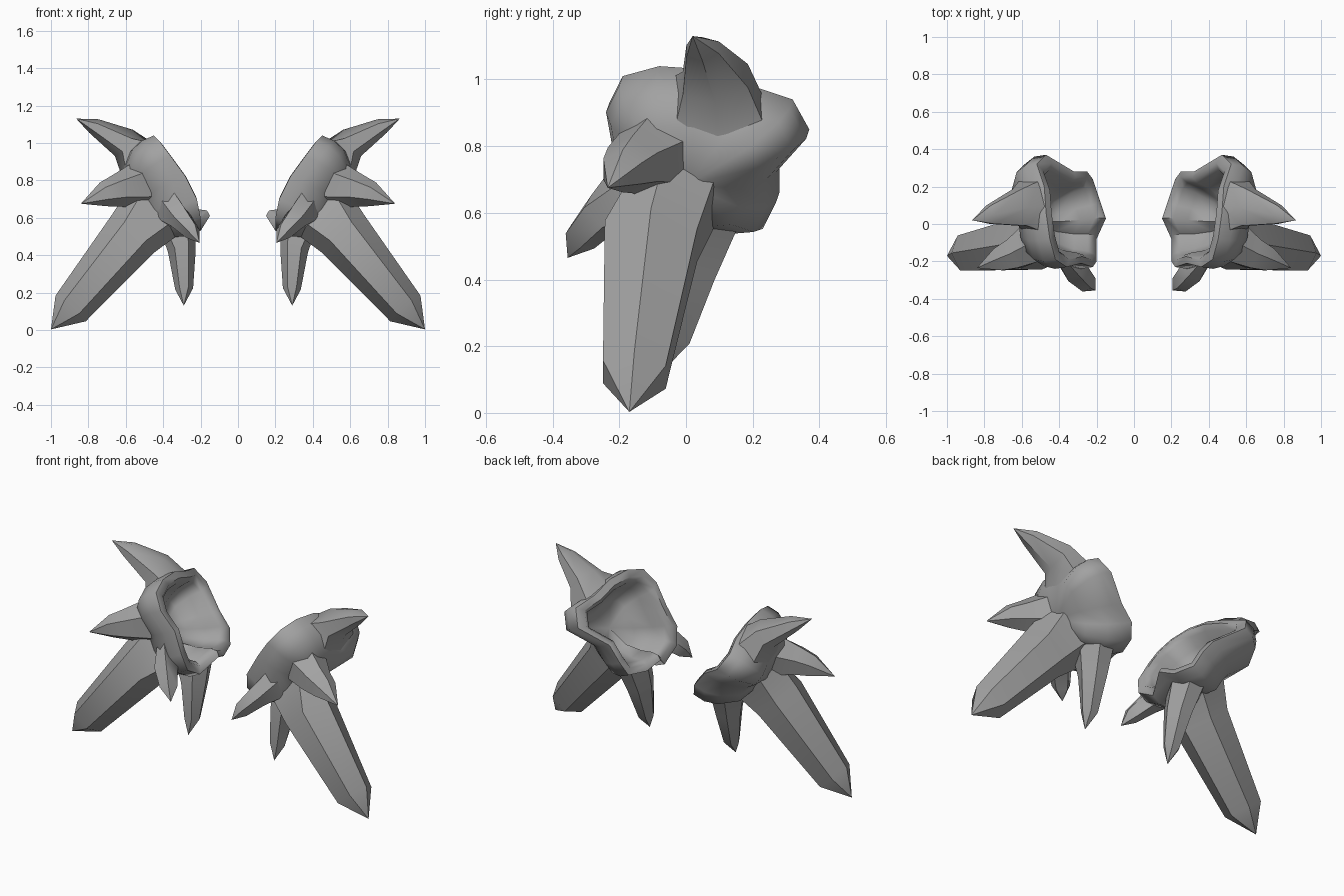
import bpy, bmesh, math
from mathutils import Vector
from mathutils.bvhtree import BVHTree

if "Cube" in bpy.data.objects:
    bpy.data.objects.remove(bpy.data.objects["Cube"])

stone = bpy.data.materials.new("grey stone")
stone.diffuse_color = (0.36, 0.36, 0.36, 1)
stone.use_nodes = True
stone.node_tree.nodes["Principled BSDF"].inputs["Base Color"].default_value = stone.diffuse_color


def finish(name, bm, angle):
    """Make the object, shade it and mirror it to the other side."""
    bmesh.ops.recalc_face_normals(bm, faces=bm.faces)
    me = bpy.data.meshes.new(name)
    bm.to_mesh(me)
    bm.free()
    me.materials.append(stone)
    ob = bpy.data.objects.new(name, me)
    bpy.context.collection.objects.link(ob)
    bpy.ops.object.select_all(action='DESELECT')
    ob.select_set(True)
    bpy.context.view_layer.objects.active = ob
    bpy.ops.object.shade_smooth_by_angle(angle=math.radians(angle))
    ob.modifiers.new("mirror", 'MIRROR').use_axis[0] = True


def loft(rings, end, start=None):
    """Skin a row of rings, pointed at the end and optionally at the start."""
    bm = bmesh.new()
    loops = [[bm.verts.new(p) for p in r] for r in rings]
    n = len(loops[0])
    for a, b in zip(loops, loops[1:]):
        for i in range(n):
            bm.faces.new((a[i], a[(i + 1) % n], b[(i + 1) % n], b[i]))
    for point, ring in ((start, loops[0]), (end, loops[-1])):
        if point is not None:
            v = bm.verts.new(point)
            for i in range(n):
                bm.faces.new((v, ring[i], ring[(i + 1) % n]))
    return bm


# Lobed rim of the hollow cup
rim = [Vector(p) for p in (
    (.45, -.08, 1.04), (.42, -.19, 1.01), (.36, -.23, .93), (.28, -.21, .82),
    (.22, -.23, .70), (.20, -.20, .60), (.20, -.08, .53), (.15, .03, .61),
    (.18, .12, .57), (.22, .24, .58), (.25, .28, .66), (.32, .28, .75),
    (.47, .37, .85), (.52, .32, .94), (.48, .20, .98), (.47, .06, 1.03))]
centre = sum(rim, Vector()) / len(rim)
out = Vector((.90, -.14, -.40))


def cup_ring(scale, push):
    return [centre + (p - centre) * scale + out * push for p in rim]


# Outer wall, rounded down to a blunt end
outer = [cup_ring(1, 0), cup_ring(1, .07), cup_ring(.91, .14), cup_ring(.64, .225)]
apex = centre + out * .26
wall_mesh = loft(outer, apex)
wall = BVHTree.FromBMesh(wall_mesh)
wall_mesh.free()

# Cup: hollow inside, over the thick lip, then round the outer wall
inner = [cup_ring(.48, .17), cup_ring(.68, .09), cup_ring(.76, .02), cup_ring(.86, -.01)]
finish("cup", loft(inner + outer, apex, centre + out * .205), 60)


def spike(name, stations, tip, sides=6):
    """Stations are (centre, in-plane radius, depth radius); the root ring hugs the cup."""
    tip = Vector(tip)
    axis = (tip - Vector(stations[0][0])).normalized()
    u = axis.cross(Vector((0, 1, 0))).normalized()
    v = axis.cross(u)
    rings = [[Vector(c) + u * ru * math.cos(k * math.tau / sides)
              + v * rv * math.sin(k * math.tau / sides) / 0.87
              for k in range(sides)] for c, ru, rv in stations]
    # Set the flared root onto the wall, slightly sunk
    root = []
    for p in rings[0]:
        hit = wall.find_nearest(p)[0]
        root.append(hit + (centre + out * .12 - hit).normalized() * .006)
    rings[0] = root
    finish(name, loft(rings, tip), 45)


# Spikes with flared roots
spike("large_lower_spike", [((.49, -.08, .60), .22, .17), ((.56, -.105, .515), .152, .14),
                            ((.895, -.155, .115), .106, .095)], (1, -.17, .003))
spike("upper_spike", [((.54, .10, .91), .14, .14), ((.61, .088, 1.0), .085, .10),
                      ((.77, .05, 1.09), .044, .05)], (.865, .02, 1.13))
spike("side_spike", [((.55, -.12, .76), .14, .12), ((.64, -.16, .745), .09, .08),
                     ((.72, -.19, .725), .066, .062)], (.84, -.235, .675))
spike("front_spike", [((.38, -.17, .66), .10, .10), ((.31, -.25, .60), .065, .062),
                      ((.245, -.318, .525), .046, .048)], (.205, -.355, .465), 5)
spike("rear_lower_spike", [((.32, .04, .53), .11, .12), ((.30, .01, .42), .074, .078),
                           ((.288, -.03, .22), .048, .042)], (.29, -.065, .13))
